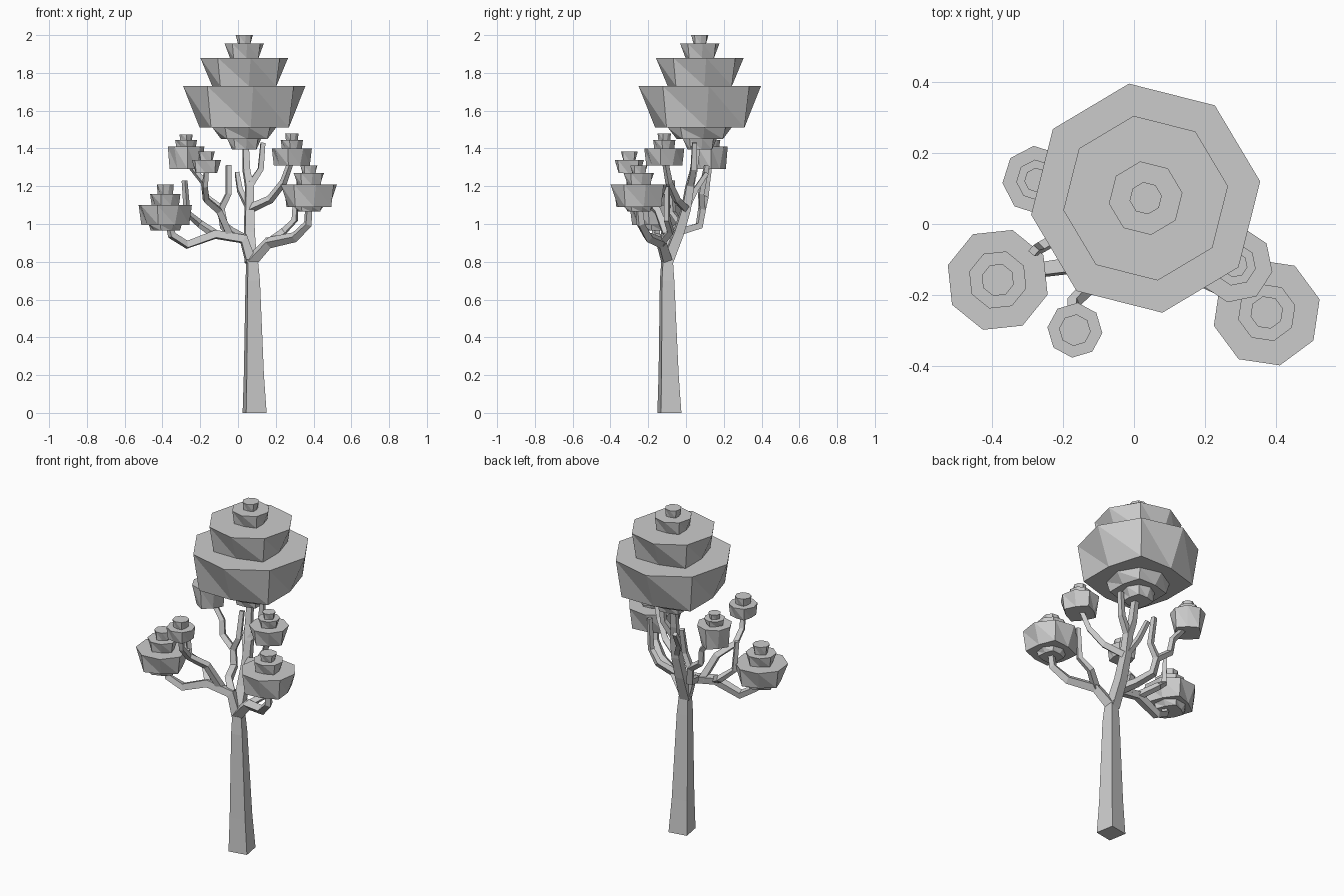
import bpy, bmesh
from math import radians, sin, cos, pi
from mathutils import Vector

cube = bpy.data.objects.get("Cube")
if cube:
    bpy.data.objects.remove(cube, do_unlink=True)

grey = bpy.data.materials.new("plain grey")
grey.use_nodes = True
COLOUR = (0.6, 0.6, 0.6, 1)
grey.diffuse_color = COLOUR
grey.node_tree.nodes["Principled BSDF"].inputs["Base Color"].default_value = COLOUR


def finish(name, bm):
    bmesh.ops.recalc_face_normals(bm, faces=bm.faces)
    mesh = bpy.data.meshes.new(name)
    bm.to_mesh(mesh)
    bm.free()
    mesh.materials.append(grey)
    bpy.context.collection.objects.link(bpy.data.objects.new(name, mesh))


def skin(bm, rings, split=False):
    """Bridge a list of equal rings and cap both ends."""
    rings = [[bm.verts.new(p) for p in ring] for ring in rings]
    for a, b in zip(rings, rings[1:]):
        for i in range(len(a)):
            j = (i + 1) % len(a)
            if split:
                bm.faces.new((a[i], a[j], b[i]))
                bm.faces.new((a[j], b[j], b[i]))
            else:
                bm.faces.new((a[i], a[j], b[j], b[i]))
    bm.faces.new(rings[0][::-1])
    bm.faces.new(rings[-1])


def branch(name, points, start, end):
    """Square limb that tapers along a path."""
    pts = [Vector(p) for p in points]
    last = len(pts) - 1
    rings = []
    side = Vector((cos(radians(10)), sin(radians(10)), 0))
    for i, p in enumerate(pts):
        along = (pts[min(i + 1, last)] - pts[max(i - 1, 0)]).normalized()
        side = (side - along * side.dot(along)).normalized()
        up = along.cross(side)
        h = (start + (end - start) * i / last) / 2
        rings.append([p + side * h * a + up * h * b
                      for a, b in ((-1, -1), (1, -1), (1, 1), (-1, 1))])
    bm = bmesh.new()
    skin(bm, rings)
    finish(name, bm)


def foliage(name, x, y, turn, tiers):
    """Stack of tiers: an even octagon on top, a squarer outline underneath."""
    bm = bmesh.new()
    for low, high, radius in tiers:
        rings = []
        for z, side, corner in ((low, .73, .9), (high, 1, 1)):
            ring = []
            for k in range(8):
                a = radians(turn) + k * pi / 4
                r = radius * (corner if k % 2 else side)
                ring.append((x + r * cos(a), y + r * sin(a), z))
            rings.append(ring)
        skin(bm, rings, split=True)
    finish(name, bm)


# Trunk: turned square sections
bm = bmesh.new()
sections = []
for x, y, z, w in ((.088, -.088, 0, .11), (.084, -.092, .2, .092),
                   (.078, -.1, .7, .066), (.075, -.1, .8, .054),
                   (.062, -.085, .86, .045)):
    sections.append([(x + w * .707 * cos(radians(a)), y + w * .707 * sin(radians(a)), z)
                     for a in (55, 145, 235, 325)])
skin(bm, sections)
finish("trunk", bm)

# Main limbs
fork = (.068, -.1, .8)
left_fork = (.03, -.1, .92)
left_knee = (-.12, -.11, .945)
back_knee = (-.09, .085, 1.08)
right_knee = (.16, -.13, .9)
middle_fork = (.06, 0, 1.08)
upper_fork = (.06, .02, 1.2)
branch("left_limb", [fork, left_fork, left_knee, (-.27, -.13, .89),
                     (-.35, -.16, .94), (-.37, -.16, 1.02)], .05, .028)
branch("back_limb", [left_fork, (-.04, -.03, .96), (-.075, .07, .99), back_knee,
                     (-.17, .1, 1.14), (-.18, .11, 1.22), (-.26, .124, 1.32)], .04, .024)
branch("middle_limb", [fork, (.06, -.04, .95), middle_fork, upper_fork,
                       (.045, .04, 1.28), (.04, .06, 1.42)], .056, .03)
branch("right_limb", [fork, right_knee, (.3, -.2, .93), (.37, -.24, 1),
                      (.375, -.25, 1.1)], .05, .028)

# Side branches and bare twigs
branch("front_branch", [(-.04, -.1, .935), (-.1, -.15, 1.07), (-.17, -.22, 1.13),
                        (-.175, -.28, 1.2), (-.167, -.3, 1.29)], .036, .022)
branch("upper_right_branch", [middle_fork, (.17, -.05, 1.13), (.24, -.09, 1.22),
                              (.28, -.11, 1.33)], .036, .024)
branch("left_twig", [left_knee, (-.2, -.03, 1), (-.27, -.07, 1.06),
                     (-.283, -.075, 1.23)], .034, .022)
branch("back_twig", [back_knee, (-.05, .08, 1.16), (-.05, .11, 1.31)], .03, .024)
branch("middle_twig", [upper_fork, (.12, .04, 1.29), (.132, .045, 1.43)], .034, .024)
branch("small_twig", [middle_fork, (.01, .05, 1.18), (-.005, .11, 1.27)], .03, .022)
branch("right_twig", [right_knee, (.24, -.08, .96), (.3, -.1, 1.02),
                      (.31, -.1, 1.2)], .034, .022)

# Foliage clusters: tiers are bottom height, top height, top radius
foliage("crown_foliage", .033, .073, 8.3, [
    (1.395, 1.45, .09), (1.45, 1.51, .17), (1.51, 1.73, .327),
    (1.73, 1.88, .235), (1.88, 1.955, .105), (1.955, 2, .046)])
foliage("left_foliage", -.385, -.158, 28.5, [
    (.965, .995, .09), (.995, 1.1, .147), (1.1, 1.16, .084), (1.16, 1.21, .047)])
foliage("right_foliage", .375, -.25, 14, [
    (1.065, 1.09, .078), (1.09, 1.21, .154), (1.21, 1.27, .083), (1.27, 1.31, .047)])
foliage("front_foliage", -.167, -.3, -6, [(1.27, 1.34, .078), (1.34, 1.385, .045)])
foliage("back_foliage", -.275, .124, -40, [
    (1.29, 1.41, .097), (1.41, 1.445, .058), (1.445, 1.475, .035)])
foliage("upper_right_foliage", .285, -.115, 34, [
    (1.31, 1.4, .108), (1.4, 1.445, .06), (1.445, 1.48, .036)])
